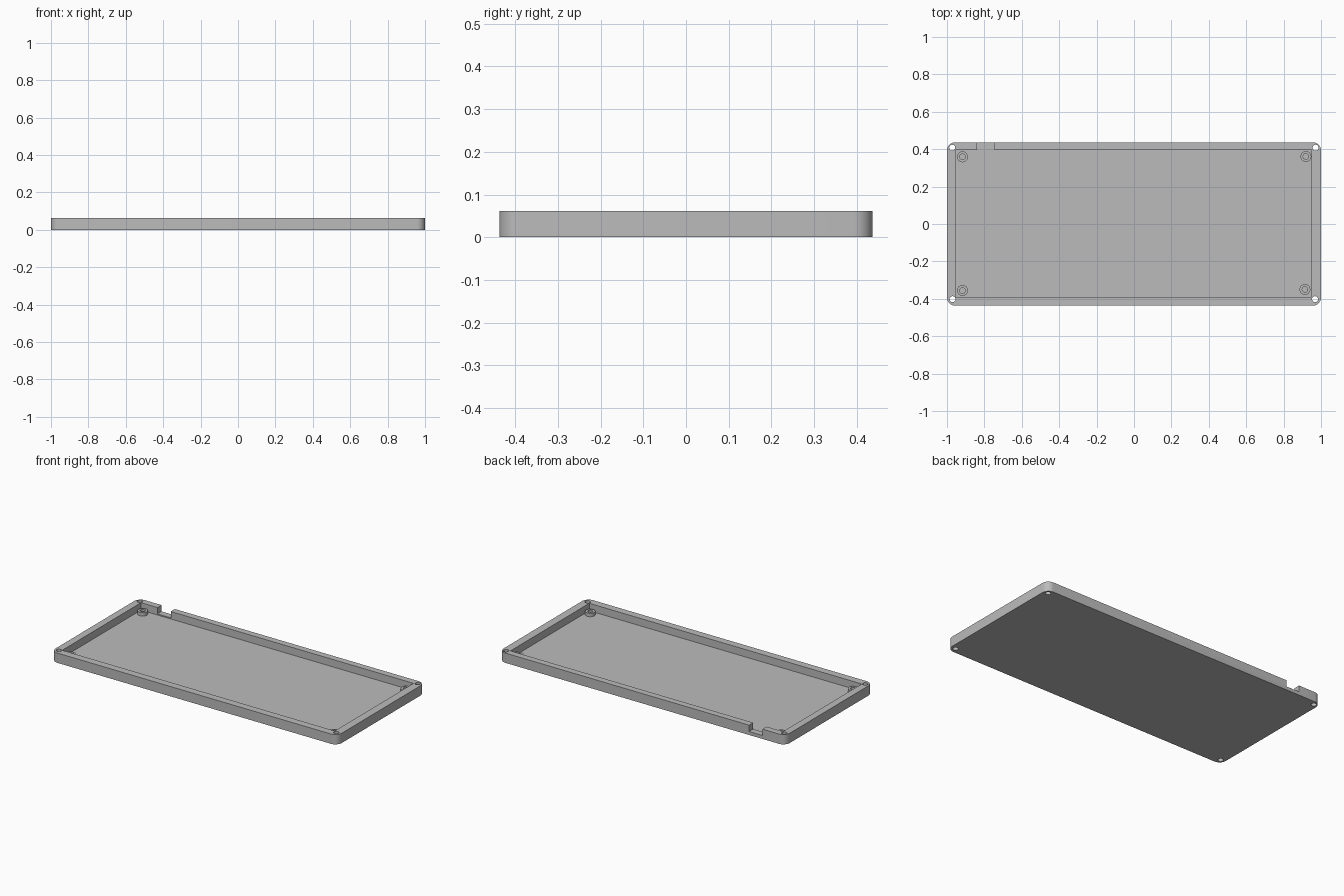
import bpy
import bmesh
from math import cos, sin, pi, radians
from mathutils import Matrix

cube = bpy.data.objects.get("Cube")
if cube:
    bpy.data.objects.remove(cube, do_unlink=True)

HEIGHT, FLOOR, POST_TOP = 0.062, 0.015, 0.037
HALF_X, HALF_Y, RADIUS = 1.0, 0.437, 0.045

grey = bpy.data.materials.new("plain grey")
grey.use_nodes = True
grey.diffuse_color = (0.5, 0.5, 0.5, 1)
grey.node_tree.nodes["Principled BSDF"].inputs["Base Color"].default_value = (0.5, 0.5, 0.5, 1)


def finish(name, bm):
    bmesh.ops.recalc_face_normals(bm, faces=bm.faces)
    mesh = bpy.data.meshes.new(name)
    bm.to_mesh(mesh)
    bm.free()
    mesh.materials.append(grey)
    obj = bpy.data.objects.new(name, mesh)
    bpy.context.collection.objects.link(obj)
    return obj


def prism(name, outline, z0, z1):
    """Extrude a flat outline from z0 to z1."""
    bm = bmesh.new()
    face = bm.faces.new([bm.verts.new((x, y, z0)) for x, y in outline])
    top = bmesh.ops.extrude_face_region(bm, geom=[face])["geom"]
    verts = [v for v in top if isinstance(v, bmesh.types.BMVert)]
    bmesh.ops.translate(bm, verts=verts, vec=(0, 0, z1 - z0))
    return finish(name, bm)


def box(name, x0, x1, y0, y1, z0, z1):
    return prism(name, [(x0, y0), (x1, y0), (x1, y1), (x0, y1)], z0, z1)


def cylinder(name, x, y, r, z0, z1):
    ring = [(x + r * cos(a * pi / 16), y + r * sin(a * pi / 16)) for a in range(32)]
    return prism(name, ring, z0, z1)


def cut(target, cutter):
    cutter.hide_render = True
    mod = target.modifiers.new(cutter.name, "BOOLEAN")
    mod.operation, mod.solver, mod.object = "DIFFERENCE", "EXACT", cutter
    bpy.context.view_layer.objects.active = target
    bpy.ops.object.modifier_apply(modifier=mod.name)
    bpy.data.objects.remove(cutter, do_unlink=True)


def smooth(obj):
    bpy.ops.object.select_all(action="DESELECT")
    obj.select_set(True)
    bpy.context.view_layer.objects.active = obj
    bpy.ops.object.shade_smooth_by_angle(angle=radians(30))


# Tray body: rounded slab, hollowed from above
outline = []
for i, (sx, sy) in enumerate([(1, 1), (-1, 1), (-1, -1), (1, -1)]):
    for step in range(9):
        a = (i + step / 8) * pi / 2
        outline.append((sx * (HALF_X - RADIUS) + RADIUS * cos(a),
                        sy * (HALF_Y - RADIUS) + RADIUS * sin(a)))
tray = prism("tray", outline, 0, HEIGHT)
cut(tray, box("cavity", -0.955, 0.949, -0.39, 0.396, FLOOR, 0.1))

# Cable notch in the back wall
cut(tray, box("notch", -0.84, -0.747, 0.38, 0.5, 0.022, 0.1))

# Screw holes through the corners
for x, y in [(-0.972, 0.408), (0.971, 0.408), (-0.97, -0.402), (0.968, -0.402)]:
    cut(tray, cylinder("screw_hole", x, y, 0.016, -0.05, 0.1))
smooth(tray)

# Standoffs with blind holes, one near each inner corner
for name, x, y in [("back_right", -0.917, 0.359), ("back_left", 0.919, 0.361),
                   ("front_right", -0.917, -0.356), ("front_left", 0.914, -0.35)]:
    post = cylinder(name + "_standoff", x, y, 0.029, FLOOR - 0.005, POST_TOP)
    cut(post, cylinder("post_hole", x, y, 0.015, FLOOR + 0.001, 0.1))
    smooth(post)
